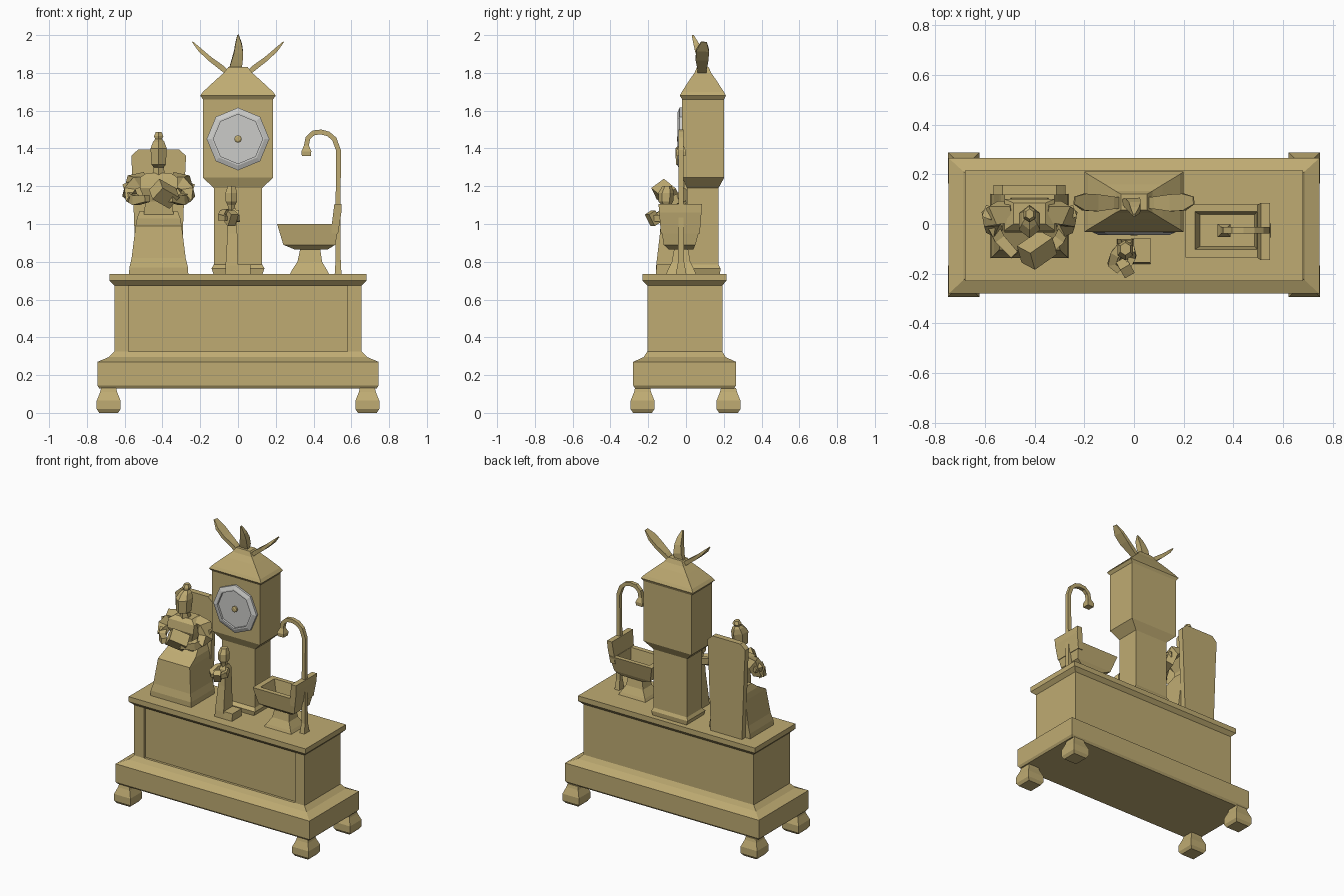
import bpy, bmesh, math
from mathutils import Vector, Matrix


def material(name, rgb):
    m = bpy.data.materials.new(name)
    m.diffuse_color = (*rgb, 1)
    return m


GOLD = material("antique gold", (0.52, 0.41, 0.17))
GREY = material("dial grey", (0.60, 0.60, 0.58))


def finish(name, bm, mat=GOLD):
    bmesh.ops.recalc_face_normals(bm, faces=bm.faces)
    me = bpy.data.meshes.new(name)
    bm.to_mesh(me)
    bm.free()
    me.materials.append(mat)
    ob = bpy.data.objects.new(name, me)
    bpy.context.collection.objects.link(ob)
    return ob


def skin(name, rings, mat=GOLD):
    """Join equal-length rings of points and cap both ends."""
    bm = bmesh.new()
    vs = [[bm.verts.new(p) for p in r] for r in rings]
    n = len(vs[0])
    for a, b in zip(vs, vs[1:]):
        for i in range(n):
            bm.faces.new((a[i], a[(i + 1) % n], b[(i + 1) % n], b[i]))
    bm.faces.new(vs[0][::-1])
    bm.faces.new(vs[-1])
    return finish(name, bm, mat)


def tower(name, *levels):
    """Stacked rectangles, each (z, x0, x1, y0, y1)."""
    return skin(name, [[(x0, y0, z), (x1, y0, z), (x1, y1, z), (x0, y1, z)]
                       for z, x0, x1, y0, y1 in levels])


def column(name, x, y, *levels, sides=8):
    """Stacked polygons, each (z, half x, half y, y shift)."""
    rings = []
    for z, hx, hy, dy in levels:
        k = 1 / math.cos(math.pi / sides)
        rings.append([(x + hx * k * math.cos(math.tau * (i + .5) / sides),
                       y + dy + hy * k * math.sin(math.tau * (i + .5) / sides), z)
                      for i in range(sides)])
    return skin(name, rings)


def sweep(name, path, side, sizes):
    """Rectangular section along a path; sizes are (half along side, half across)."""
    pts = [Vector(p) for p in path]
    rings = []
    for i, p in enumerate(pts):
        t = (pts[min(i + 1, len(pts) - 1)] - pts[max(i - 1, 0)]).normalized()
        s = Vector(side)
        s = (s - t * s.dot(t)).normalized()
        u = t.cross(s)
        a, b = sizes[i]
        rings.append([p + s * a * j + u * b * k
                      for j, k in ((-1, -1), (1, -1), (1, 1), (-1, 1))])
    return skin(name, rings)


def box(name, centre, size, rot=(0, 0, 0)):
    ob = tower(name, *[(z, -size[0] / 2, size[0] / 2, -size[1] / 2, size[1] / 2)
                       for z in (-size[2] / 2, size[2] / 2)])
    ob.location = centre
    ob.rotation_euler = [math.radians(a) for a in rot]
    return ob


# Base with plinth, recessed front and top slab
tower("plinth", (.13, -.735, .735, -.27, .255), (.145, -.745, .745, -.28, .265),
      (.27, -.745, .745, -.28, .265), (.295, -.685, .685, -.225, .21),
      (.325, -.655, .655, -.205, .192))
tower("base_body", (.31, -.655, .655, -.188, .192), (.69, -.655, .655, -.188, .192))
for s, side in ((-1, "left"), (1, "right")):
    box("front_pilaster_" + side, (s * .6175, -.19, .5), (.075, .03, .37))
tower("top_slab", (.675, -.655, .655, -.205, .192), (.70, -.68, .68, -.23, .215),
      (.735, -.68, .68, -.23, .215))

# Feet
for x in (-.685, .685):
    for y in (-.23, .225):
        tower("foot", *[(z, x - h, x + h, y - h, y + h) for z, h in
                        ((0, .05), (.02, .063), (.065, .063), (.11, .045), (.132, .04))])

# Clock case
tower("clock_shaft", (.735, -.13, .13, -.01, .18), (.765, -.14, .14, -.015, .183),
      (.785, -.128, .128, .005, .172), (1.19, -.128, .128, .005, .172))
tower("clock_case", (1.19, -.128, .128, .005, .172), (1.245, -.185, .185, -.02, .202),
      (1.66, -.185, .185, -.02, .202), (1.68, -.2, .2, -.033, .211))
tower("clock_roof", (1.68, -.2, .2, -.033, .211), (1.70, -.185, .185, -.022, .2),
      (1.765, -.115, .115, .02, .158), (1.80, -.075, .075, .045, .133),
      (1.83, -.052, .052, .057, .12))


# Dial: raised octagonal rim with a sunken face
def octagon(r, y):
    return [(r * math.sin(i * math.tau / 8), y, 1.45 + r * math.cos(i * math.tau / 8))
            for i in range(8)]


skin("clock_dial", [octagon(.166, -.018), octagon(.166, -.034), octagon(.14, -.045),
                    octagon(.13, -.045), octagon(.13, -.03)], GREY)
skin("dial_hub", [[(r * math.sin(i * math.tau / 8), y, 1.45 + r * math.cos(i * math.tau / 8))
                   for i in range(8)] for r, y in ((.02, -.028), (.02, -.042), (.012, -.047))])

# Leaves on the roof
for s, side in ((-1, "left"), (1, "right")):
    sweep("roof_leaf_" + side,
          [(s * .055, .085, 1.80), (s * .09, .085, 1.83), (s * .15, .085, 1.875),
           (s * .2, .088, 1.92), (s * .24, .095, 1.963)], (0, 1, 0),
          [(.022, .012), (.025, .014), (.034, .012), (.034, .010), (.015, .003)])
sweep("roof_leaf_centre", [(-.015, .09, 1.82), (-.005, .085, 1.86), (.003, .07, 1.91),
                           (.003, .055, 1.95), (0, .035, 2.0)], (1, 0, 0),
      [(.032, .012), (.03, .02), (.024, .02), (.018, .015), (.004, .005)])

# Chair back
CX = -.42
skin("chair_back", [[(CX + x, y, z) for x, z in
                     ((-.12, .735), (.12, .735), (.137, 1.2), (.145, 1.36), (.135, 1.37),
                      (.108, 1.395), (-.108, 1.395), (-.135, 1.37), (-.145, 1.36),
                      (-.137, 1.2))] for y in (.117, .157)])

# Seated figure
tower("seated_skirt", (.735, CX - .157, CX + .157, -.137, .12),
      (.77, CX - .155, CX + .155, -.137, .12), (.82, CX - .143, CX + .143, -.125, .12),
      (.99, CX - .122, CX + .122, -.105, .12), (1.03, CX - .115, CX + .115, -.03, .12),
      (1.07, CX - .1, CX + .1, .02, .118))
tower("seated_torso", (1.0, CX - .085, CX + .085, 0, .11), (1.12, CX - .07, CX + .07, -.01, .1),
      (1.19, CX - .1, CX + .1, -.035, .1), (1.245, CX - .1, CX + .1, -.025, .1),
      (1.27, CX - .065, CX + .065, 0, .085))
column("seated_head", CX, .015, (1.25, .035, .03, .01), (1.30, .027, .027, .005),
       (1.315, .038, .05, -.01), (1.40, .043, .058, -.005), (1.435, .03, .042, .01),
       (1.45, .018, .022, .02), (1.465, .025, .028, .025), (1.487, .015, .018, .025), sides=6)
for s, side in ((-1, "left"), (1, "right")):
    sweep("seated_upper_arm_" + side, [(CX + s * .07, .05, 1.235), (CX + s * .13, .045, 1.225),
                                       (CX + s * .158, .02, 1.165), (CX + s * .14, -.03, 1.13)],
          (0, 1, .4), [(.035, .03), (.04, .035), (.038, .03), (.025, .025)])
    sweep("seated_forearm_" + side, [(CX + s * .15, 0, 1.145), (CX + s * .12, -.06, 1.125),
                                     (CX + s * .06, -.125, 1.135)],
          (0, 0, 1), [(.025, .022), (.025, .022), (.018, .018)])
    box("sleeve_ruffle_" + side, (CX + s * .16, .045, 1.2), (.04, .05, .035), (0, s * 20, s * 20))
box("open_book", (-.39, -.105, 1.16), (.12, .085, .085), (40, 25, 35))

# Small standing figure
tower("standing_gown", (.735, -.068, 0, -.16, -.06), (.78, -.066, 0, -.158, -.06),
      (.95, -.056, -.004, -.138, -.06), (1.06, -.052, -.006, -.13, -.065),
      (1.085, -.045, -.014, -.115, -.075))
tower("gown_train", (.735, -.01, .066, -.16, -.057), (.785, -.01, .066, -.155, -.057))
column("standing_head", -.035, -.105, (1.07, .015, .015, 0), (1.1, .02, .022, 0),
       (1.12, .03, .034, -.002), (1.165, .031, .036, 0), (1.2, .02, .022, .005), sides=6)
sweep("standing_arm_left", [(-.05, -.09, 1.06), (-.075, -.12, 1.055), (-.09, -.16, 1.035),
                            (-.06, -.19, 1.03)], (0, 0, 1),
      [(.02, .018), (.02, .018), (.018, .016), (.012, .012)])
sweep("standing_arm_right", [(-.01, -.1, 1.06), (-.005, -.13, 1.03), (-.03, -.18, 1.03)],
      (0, 0, 1), [(.02, .012), (.02, .014), (.014, .012)])
box("held_bundle", (-.035, -.175, 1.03), (.045, .045, .07), (30, 0, 30))

# Sink: pedestal, hollow basin and splash back
tower("sink_pedestal", (.735, .275, .482, -.105, .053), (.755, .285, .472, -.097, .045),
      (.80, .315, .445, -.075, .023), (.872, .33, .435, -.062, .010))
tower("sink_basin", (.865, .30, .475, -.09, .038), (.89, .24, .515, -.118, .05),
      (1.0, .207, .535, -.135, .08), (1.0, .245, .495, -.102, .05),
      (.92, .265, .485, -.09, .038))
skin("sink_splash_back", [[(x, y + f * (z - 1) * .08, z) for x, z in
                           ((.495, .95), (.53, .95), (.547, 1.06), (.547, 1.105), (.51, 1.105),
                            (.497, 1.0))] for y, f in ((-.137, -1), (.077, 1))])

# Curved tap
PIPE = ((.53, .735), (.53, .80), (.53, 1.1), (.532, 1.39), (.51, 1.45), (.478, 1.477),
        (.44, 1.487), (.40, 1.483), (.37, 1.455), (.36, 1.405))
sweep("tap_pipe", [(x, -.026, z) for x, z in PIPE], (0, 1, 0),
      [(.028, .018), (.016, .014)] + [(.013, .013)] * 8)
tower("tap_nozzle", *[(z, .362 - h, .362 + h, -.026 - h, -.026 + h) for z, h in
                      ((1.36, .024), (1.385, .026), (1.415, .013))])
